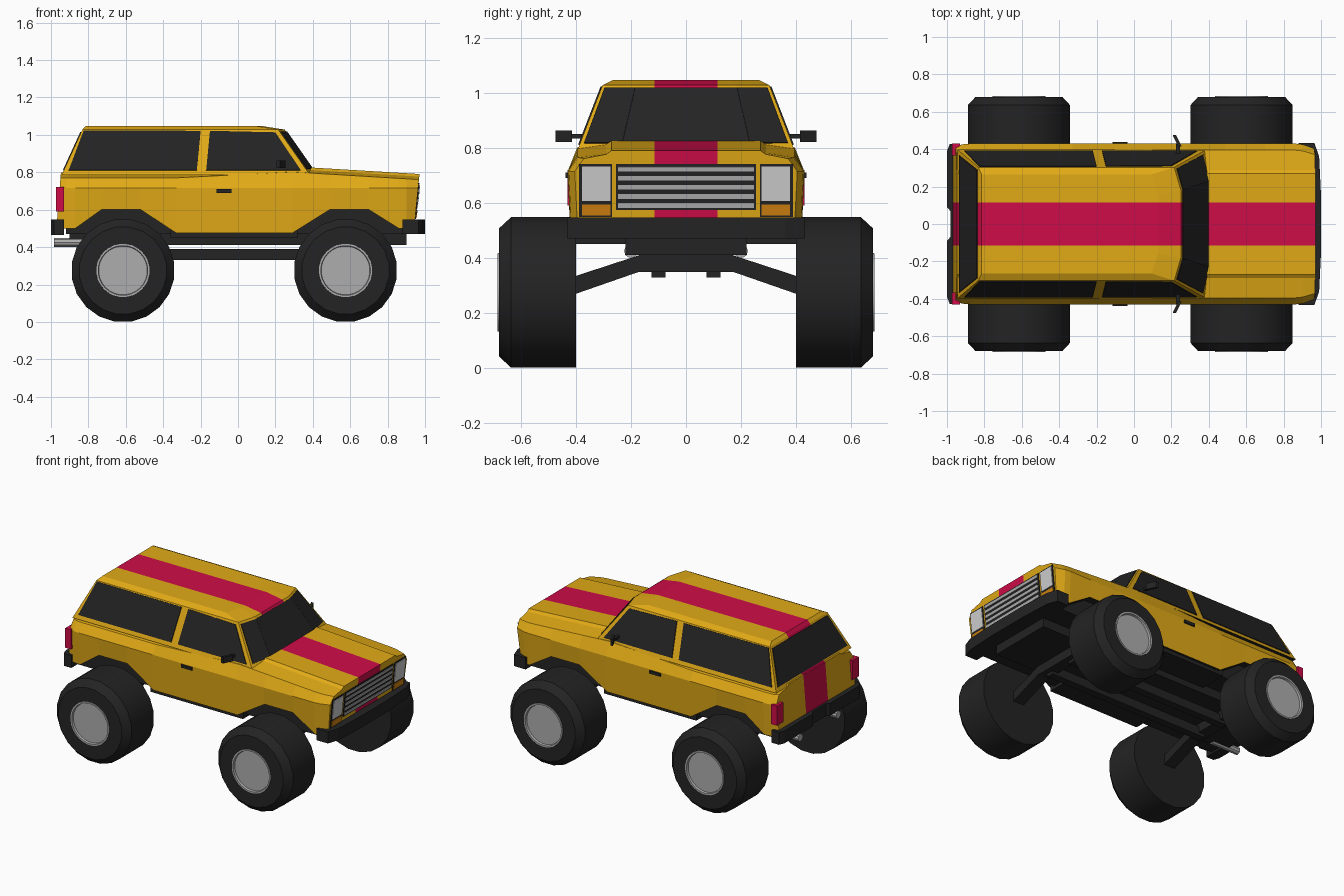
import bpy, bmesh, math
from mathutils import Vector

cube = bpy.data.objects.get("Cube")
if cube:
    bpy.data.objects.remove(cube, do_unlink=True)


def material(name, rgb):
    m = bpy.data.materials.new(name)
    m.use_nodes = True
    m.diffuse_color = (*rgb, 1)
    m.node_tree.nodes["Principled BSDF"].inputs["Base Color"].default_value = (*rgb, 1)
    return m


YELLOW = material("yellow_paint", (0.75, 0.40, 0.008))
RED = material("crimson_paint", (0.62, 0.004, 0.065))
BLACK = material("black_trim", (0.017, 0.017, 0.017))
CHROME = material("chrome", (0.42, 0.42, 0.42))
LAMP = material("lamp_glass", (0.62, 0.62, 0.62))
ORANGE = material("orange_lens", (0.62, 0.22, 0.005))
GREY = material("rim_grey", (0.12, 0.12, 0.12))


def finish(name, bm, mats, smooth=False):
    bmesh.ops.recalc_face_normals(bm, faces=bm.faces)
    me = bpy.data.meshes.new(name)
    bm.to_mesh(me)
    bm.free()
    for m in mats:
        me.materials.append(m)
    if smooth:
        me.polygons.foreach_set("use_smooth", [True] * len(me.polygons))
        me.set_sharp_from_angle(angle=math.radians(30))
    ob = bpy.data.objects.new(name, me)
    bpy.context.collection.objects.link(ob)
    return ob


def loft(bm, rings, cap=True):
    rows = [[bm.verts.new(p) for p in r] for r in rings]
    n = len(rows[0])
    for a, b in zip(rows, rows[1:]):
        for i in range(n):
            j = (i + 1) % n
            bm.faces.new((a[i], a[j], b[j], b[i]))
    if cap:
        bm.faces.new(rows[0])
        bm.faces.new(rows[-1])


def prism(name, pts, axis, lo, hi, mat):
    """Outline in the two other axes, extruded along the given axis."""
    def put(p, t):
        q = list(p)
        q.insert("xyz".index(axis), t)
        return q
    bm = bmesh.new()
    loft(bm, [[put(p, t) for p in pts] for t in (lo, hi)])
    return finish(name, bm, [mat])


def box(name, x, y, z, mat):
    y = sorted(y)
    return prism(name, [(x[0], y[0]), (x[1], y[0]), (x[1], y[1]), (x[0], y[1])], "z", *z, mat)


def plate(name, pts, mat, lift=0.005):
    """Thin panel lying on the outside of the body."""
    pts = [Vector(p) for p in pts]
    n = (pts[1] - pts[0]).cross(pts[2] - pts[0]).normalized()
    if n.dot(pts[0] - Vector((0, 0, 0.7))) < 0:
        n.negate()
    bm = bmesh.new()
    loft(bm, [[p - n * 0.002 for p in pts], [p + n * lift for p in pts]])
    return finish(name, bm, [mat])


def mirrored(half):
    """Close an outline given on the +y side, as (a, y) pairs."""
    return half + [(a, -y) for a, y in reversed(half)]


def paint(bm):
    """Centre stripe on top and ends, black underneath."""
    for s in (-0.115, 0.115):
        bmesh.ops.bisect_plane(bm, geom=bm.verts[:] + bm.edges[:] + bm.faces[:],
                               plane_co=(0, s, 0), plane_no=(0, 1, 0))
    bmesh.ops.recalc_face_normals(bm, faces=bm.faces)
    for f in bm.faces:
        if f.normal.z < -0.4:
            f.material_index = 2
        elif abs(f.calc_center_median().y) < 0.11:
            f.material_index = 1


# Lower body: sections along the length, lower edge follows the wheel arches
def nose_x(z): return 0.97 + 0.1 * (z - 0.785)


def tail_x(z): return -0.95 + 0.08 * (z - 0.76)


stations = [(-0.95, 0.5, 0.95), (-0.92, 0.5, 0.99), (-0.87, 0.5, 1), (-0.73, 0.6, 1),
            (-0.52, 0.6, 1), (-0.33, 0.475, 1), (0.29, 0.475, 1), (0.49, 0.6, 1),
            (0.7, 0.6, 1), (0.86, 0.5, 1), (0.9, 0.5, 0.99), (0.97, 0.53, 0.94)]
rings = []
for x, low, w in stations:
    top = 0.80 if x < 0.2 else 0.825 - 0.06 * (x - 0.4)
    half = [(top, 0.27), (top - 0.014, 0.29), (top - 0.03, 0.395 * w),
            (0.715, 0.43 * w), (low, 0.42 * w)]
    ring = []
    for z, y in mirrored(half):
        px = nose_x(z) if x > 0.96 else tail_x(z) if x < -0.94 else x
        ring.append((px, y, z))
    rings.append(ring)
bm = bmesh.new()
loft(bm, rings)
paint(bm)
finish("lower_body", bm, [YELLOW, RED, BLACK])

# Cabin: three rings with a bowed front
ZB, ZT, YB, YT = 0.785, 1.028, 0.397, 0.303


def cabin_ring(xr, xf, w, z):
    return [(x, y, z) for x, y in mirrored([(xr, w), (xf - 0.035, w), (xf, w * 0.6)])]


def slide(a, b, z): return a + (b - a) * (z - ZB) / (ZT - ZB)


base = cabin_ring(-0.943, 0.42, YB, ZB)
head = cabin_ring(-0.832, 0.25, YT, ZT)
bm = bmesh.new()
loft(bm, [base, head, cabin_ring(-0.815, 0.13, 0.265, 1.047)])
paint(bm)
for f in bm.faces:
    if f.calc_center_median().z < ZB + 0.01:
        f.material_index = 2
finish("cabin", bm, [YELLOW, RED, BLACK])

# Windows
rear_glass = [(-0.905, 0.81), (-0.825, 1.022), (-0.165, 1.02), (-0.205, 0.81)]
rear_glass[2:] = [(-0.2, 1.02), (-0.22, 0.81)]
door_glass = [(-0.17, 0.81), (-0.15, 1.02), (0.2, 1.012), (0.335, 0.81)]
for side, s in (("left", 1), ("right", -1)):
    for label, pts in (("rear_window_", rear_glass), ("door_window_", door_glass)):
        plate(label + side, [(x, s * slide(YB, YT, z), z) for x, z in pts], BLACK)
plate("tailgate_window", [(slide(-0.943, -0.832, z), y, z) for y, z in
      ((-0.365, 0.81), (0.365, 0.81), (0.29, 1.015), (-0.29, 1.015))], BLACK)
for i in (1, 2, 3):
    a, b, c, d = (Vector(p) for p in (base[i], base[i + 1], head[i + 1], head[i]))
    if i == 1:
        a, d = a.lerp(b, 0.1), d.lerp(c, 0.1)
    if i == 3:
        b, c = b.lerp(a, 0.1), c.lerp(d, 0.1)
    plate("windscreen_%d" % i, [a.lerp(d, 0.13), b.lerp(c, 0.13), b.lerp(c, 0.95), a.lerp(d, 0.95)], BLACK)


# Nose: grille, lamps and indicators
def nose_plate(name, y0, y1, z0, z1, mat, lift):
    plate(name, [(nose_x(z), y, z) for y, z in ((y0, z0), (y1, z0), (y1, z1), (y0, z1))], mat, lift)


nose_plate("grille", -0.255, 0.255, 0.575, 0.742, BLACK, 0.004)
for i in range(5):
    z = 0.583 + i * 0.033
    nose_plate("grille_slat_%d" % i, -0.247, 0.247, z, z + 0.017, CHROME, 0.009)
for side, s in (("left", 1), ("right", -1)):
    nose_plate("lamp_frame_" + side, s * 0.268, s * 0.388, 0.55, 0.742, BLACK, 0.004)
    nose_plate("headlamp_" + side, s * 0.275, s * 0.378, 0.607, 0.733, LAMP, 0.008)
    nose_plate("indicator_" + side, s * 0.275, s * 0.378, 0.555, 0.595, ORANGE, 0.008)
    # Side fittings
    box("tail_lamp_" + side, (-0.973, -0.93), (s * 0.365, s * 0.431), (0.59, 0.72), RED)
    box("door_handle_" + side, (-0.115, -0.035), (s * 0.42, s * 0.438), (0.69, 0.71), BLACK)
    box("mirror_arm_" + side, (0.225, 0.245), (s * 0.37, s * 0.43), (0.835, 0.85), BLACK)
    prism("mirror_" + side, [(0.235, s * 0.415), (0.255, s * 0.415), (0.225, s * 0.475), (0.207, s * 0.475)],
          "z", 0.822, 0.864, BLACK)
    # Chassis rails and exhausts
    box("chassis_rail_" + side, (-0.62, 0.58), (s * 0.075, s * 0.125), (0.33, 0.39), BLACK)
    pipe = [(s * 0.2 + 0.025 * math.cos(k * math.tau / 10), 0.425 + 0.025 * math.sin(k * math.tau / 10))
            for k in range(10)]
    prism("exhaust_" + side, pipe, "x", -0.985, -0.78, CHROME)

# Bumpers
prism("front_bumper", mirrored([(0.88, 0.432), (0.965, 0.432), (0.99, 0.36), (1.0, 0.15)]),
      "z", 0.47, 0.548, BLACK)
prism("rear_bumper", mirrored([(-0.93, 0.428), (-0.985, 0.428), (-1.0, 0.39), (-1.0, 0.09), (-0.982, 0.07)]),
      "z", 0.465, 0.548, BLACK)

# Underside
box("wheel_well_core", (-0.92, 0.92), (-0.37, 0.37), (0.47, 0.62), BLACK)
box("floor", (-0.36, 0.32), (-0.405, 0.405), (0.45, 0.49), BLACK)
box("chassis", (-0.9, 0.9), (-0.22, 0.22), (0.41, 0.48), BLACK)


# Wheels and axles
def lathe(name, profile, cx, side, mat, sides=20):
    bm = bmesh.new()
    ring = lambda y, r: [(cx + r * math.sin((k + 0.5) * math.tau / sides), side * y,
                          0.275 + r * math.cos((k + 0.5) * math.tau / sides)) for k in range(sides)]
    loft(bm, [ring(y, r) for y, r in profile])
    return finish(name, bm, [mat], smooth=True)


tyre = [(0.40, 0.277), (0.635, 0.277), (0.68, 0.235), (0.68, 0.14), (0.62, 0.13)]
for end, cx in (("front", 0.575), ("rear", -0.615)):
    axle = [(0.17, 0.41), (0.40, 0.335), (0.42, 0.27), (0.40, 0.27), (0.17, 0.35)]
    prism(end + "_axle", [(y, z) for y, z in axle] + [(-y, z) for y, z in reversed(axle)],
          "x", cx - 0.04, cx + 0.04, BLACK)
    for side, s in (("left", 1), ("right", -1)):
        tag = end + "_" + side
        lathe("tyre_" + tag, tyre, cx, s, BLACK)
        lathe("rim_ring_" + tag, [(0.67, 0.145), (0.684, 0.143), (0.684, 0.133), (0.67, 0.13)], cx, s, CHROME, 28)
        lathe("rim_disc_" + tag, [(0.615, 0.125), (0.63, 0.125)], cx, s, GREY)
        lathe("hub_" + tag, [(0.62, 0.04), (0.66, 0.035), (0.665, 0.02)], cx, s, BLACK, 12)
        for k in range(6):
            a = k * math.tau / 6
            u, v = Vector((math.cos(a), math.sin(a))), Vector((-math.sin(a), math.cos(a)))
            c = Vector((cx, 0.275))
            spoke = [c + u * 0.02 + v * 0.012, c + u * 0.132 + v * 0.02,
                     c + u * 0.132 - v * 0.02, c + u * 0.02 - v * 0.012]
            prism("spoke_%s_%d" % (tag, k), spoke, "y", s * 0.625, s * 0.65, BLACK)
